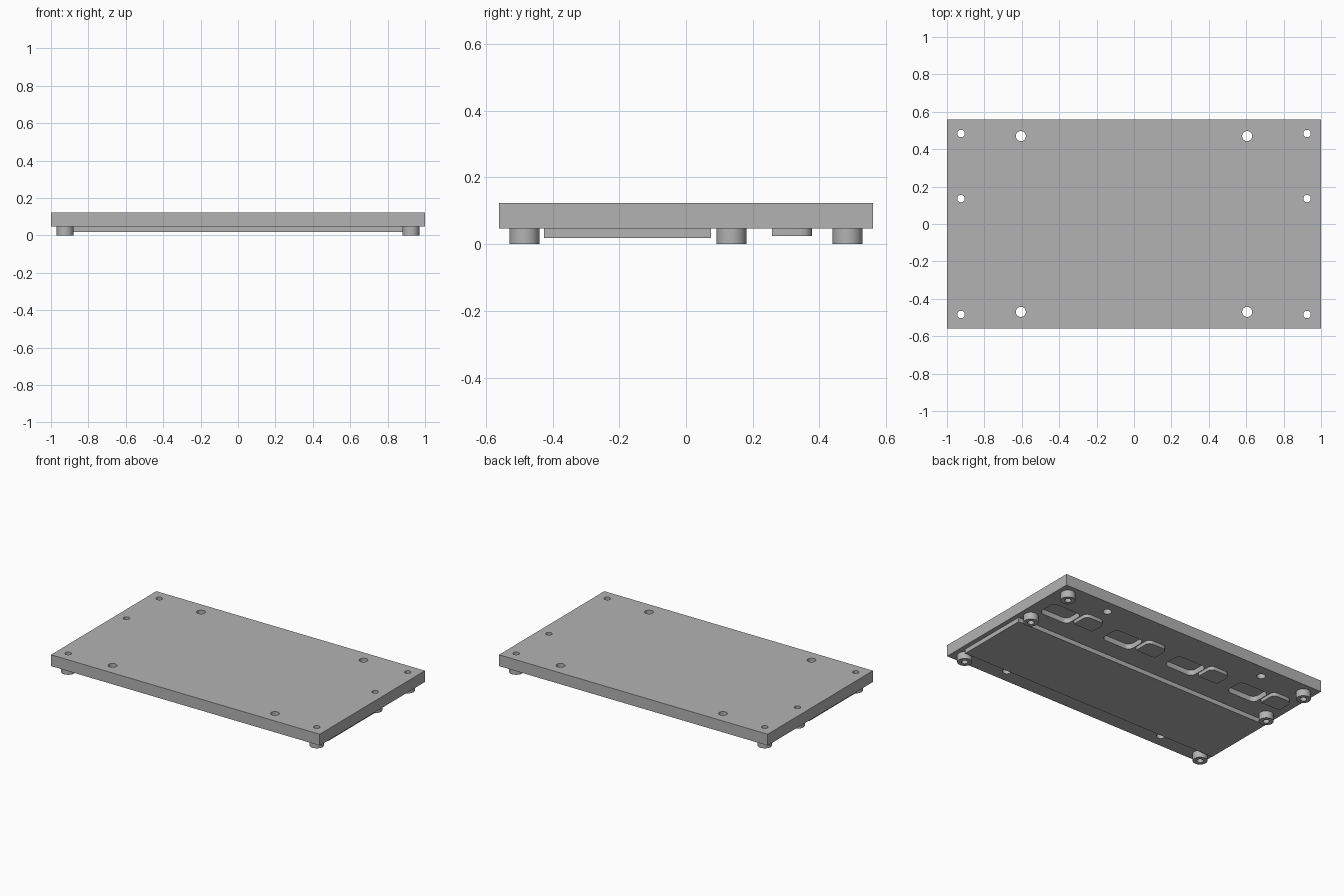
import bpy, bmesh, math

if "Cube" in bpy.data.objects:
    bpy.data.objects.remove(bpy.data.objects["Cube"])

grey = bpy.data.materials.new("plain_grey")
grey.diffuse_color = (0.45, 0.45, 0.45, 1)
grey.use_nodes = True
grey.node_tree.nodes["Principled BSDF"].inputs["Base Color"].default_value = grey.diffuse_color

PLATE_BOTTOM, PLATE_TOP = 0.047, 0.123
POSTS = [(sx * 0.925, y) for sx in (-1, 1) for y in (-0.484, 0.136, 0.484)]
BIG_HOLES = [(sx * 0.605, sy * 0.47) for sx in (-1, 1) for sy in (-1, 1)]
CLIPS = [-0.735, -0.245, 0.245, 0.735]


def circle(cx, cy, r, n=32):
    return [(cx + r * math.cos(2 * math.pi * i / n),
             cy + r * math.sin(2 * math.pi * i / n)) for i in range(n)]


def rounded_rect(x0, x1, y0, y1, r_low, r_high, n=6):
    """Outline with separate radii for the low-y and high-y corners."""
    pts = []
    for cx, cy, r, start in ((x1, y1, r_high, 0), (x0, y1, r_high, 90),
                             (x0, y0, r_low, 180), (x1, y0, r_low, 270)):
        if r == 0:
            pts.append((cx, cy))
            continue
        ox = cx - r if cx == x1 else cx + r
        oy = cy - r if cy == y1 else cy + r
        for i in range(n + 1):
            a = math.radians(start + 90 * i / n)
            pts.append((ox + r * math.cos(a), oy + r * math.sin(a)))
    return pts


def add_prism(bm, pts, z0, z1):
    low = [bm.verts.new((x, y, z0)) for x, y in pts]
    high = [bm.verts.new((x, y, z1)) for x, y in pts]
    bm.faces.new(low[::-1])
    bm.faces.new(high)
    for i in range(len(pts)):
        j = (i + 1) % len(pts)
        bm.faces.new((low[i], low[j], high[j], high[i]))


def make_object(name, bm):
    bmesh.ops.recalc_face_normals(bm, faces=bm.faces)
    mesh = bpy.data.meshes.new(name)
    bm.to_mesh(mesh)
    bm.free()
    mesh.materials.append(grey)
    obj = bpy.data.objects.new(name, mesh)
    bpy.context.collection.objects.link(obj)
    return obj


def smooth(obj):
    bpy.ops.object.select_all(action='DESELECT')
    obj.select_set(True)
    bpy.context.view_layer.objects.active = obj
    bpy.ops.object.shade_smooth_by_angle(angle=math.radians(30))


# main plate
bm = bmesh.new()
add_prism(bm, rounded_rect(-1, 1, -0.56, 0.56, 0, 0), PLATE_BOTTOM, PLATE_TOP)
plate = make_object("main_plate", bm)

# through holes and the blind pockets under the plate
bm = bmesh.new()
for x, y in POSTS:
    add_prism(bm, circle(x, y, 0.02), -0.1, 0.3)
for x, y in BIG_HOLES:
    add_prism(bm, circle(x, y, 0.027), -0.1, 0.3)
for cx in CLIPS:
    add_prism(bm, rounded_rect(cx - 0.04, cx + 0.18, 0.2, 0.34, 0.035, 0.035),
              -0.1, PLATE_BOTTOM + 0.035)
cutter = make_object("hole_cutter", bm)
cutter.hide_render = True

cut = plate.modifiers.new("holes", 'BOOLEAN')
cut.operation = 'DIFFERENCE'
cut.solver = 'EXACT'
cut.object = cutter
bpy.context.view_layer.objects.active = plate
bpy.ops.object.modifier_apply(modifier=cut.name)
bpy.data.objects.remove(cutter)
smooth(plate)

# raised panel under the plate
bm = bmesh.new()
add_prism(bm, rounded_rect(-0.97, 0.97, -0.425, 0.075, 0, 0), 0.018, PLATE_BOTTOM)
make_object("under_panel", bm)

# hollow standoff posts
for k, (x, y) in enumerate(POSTS):
    bm = bmesh.new()
    rings = [[bm.verts.new((px, py, z)) for px, py in circle(x, y, r)]
             for r, z in ((0.045, 0), (0.045, PLATE_BOTTOM),
                          (0.02, PLATE_BOTTOM), (0.02, 0))]
    for a in range(4):
        r0, r1 = rings[a], rings[(a + 1) % 4]
        for i in range(32):
            j = (i + 1) % 32
            bm.faces.new((r0[i], r0[j], r1[j], r1[i]))
    smooth(make_object(f"standoff_{k + 1}", bm))

# raised tabs beside the pockets
for k, cx in enumerate(CLIPS):
    bm = bmesh.new()
    add_prism(bm, rounded_rect(cx - 0.19, cx - 0.045, 0.258, 0.378, 0, 0.034),
              0.024, PLATE_BOTTOM)
    smooth(make_object(f"clip_tab_{k + 1}", bm))
